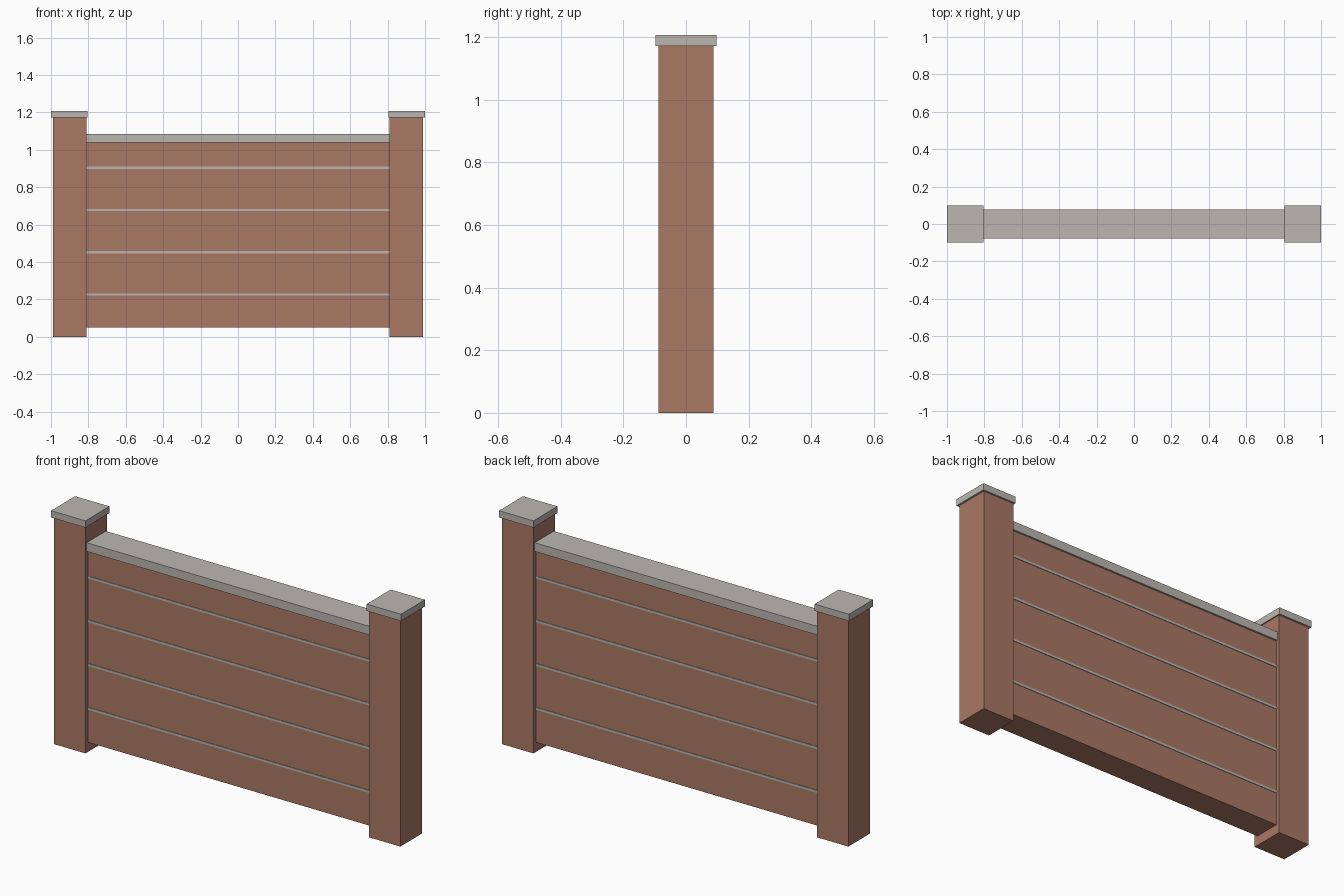
import bpy

cube = bpy.data.objects.get("Cube")
if cube:
    bpy.data.objects.remove(cube, do_unlink=True)


def make_material(name, color):
    mat = bpy.data.materials.new(name)
    mat.use_nodes = True
    mat.diffuse_color = color
    mat.node_tree.nodes["Principled BSDF"].inputs["Base Color"].default_value = color
    return mat


def box(name, x, depth, z, mat):
    """Box spanning the x and z ranges, centred on y = 0."""
    bpy.ops.mesh.primitive_cube_add(size=1, location=(sum(x) / 2, 0, sum(z) / 2))
    obj = bpy.context.object
    obj.name = name
    obj.scale = (x[1] - x[0], depth, z[1] - z[0])
    bpy.ops.object.transform_apply(location=False, rotation=False, scale=True)
    obj.data.materials.append(mat)
    return obj


brick = make_material("brick red", (0.40, 0.19, 0.13, 1))
stone = make_material("stone grey", (0.50, 0.47, 0.44, 1))

# Posts with overhanging caps
for side, s in (("left", 1), ("right", -1)):
    box(side + "_post", sorted((s * 0.81, s * 0.99)), 0.177, (0, 1.172), brick)
    box(side + "_post_cap", sorted((s * 0.804, s * 1.0)), 0.196, (1.172, 1.207), stone)

# Wall panel and its coping
span = (-0.81, 0.81)
box("wall_panel", span, 0.138, (0.05, 1.04), brick)
box("wall_coping", span, 0.157, (1.04, 1.085), stone)

# Thin mortar bands around the panel
for i in range(4):
    z = 0.226 * (i + 1)
    box(f"mortar_band_{i + 1}", span, 0.144, (z - 0.006, z + 0.006), stone)
